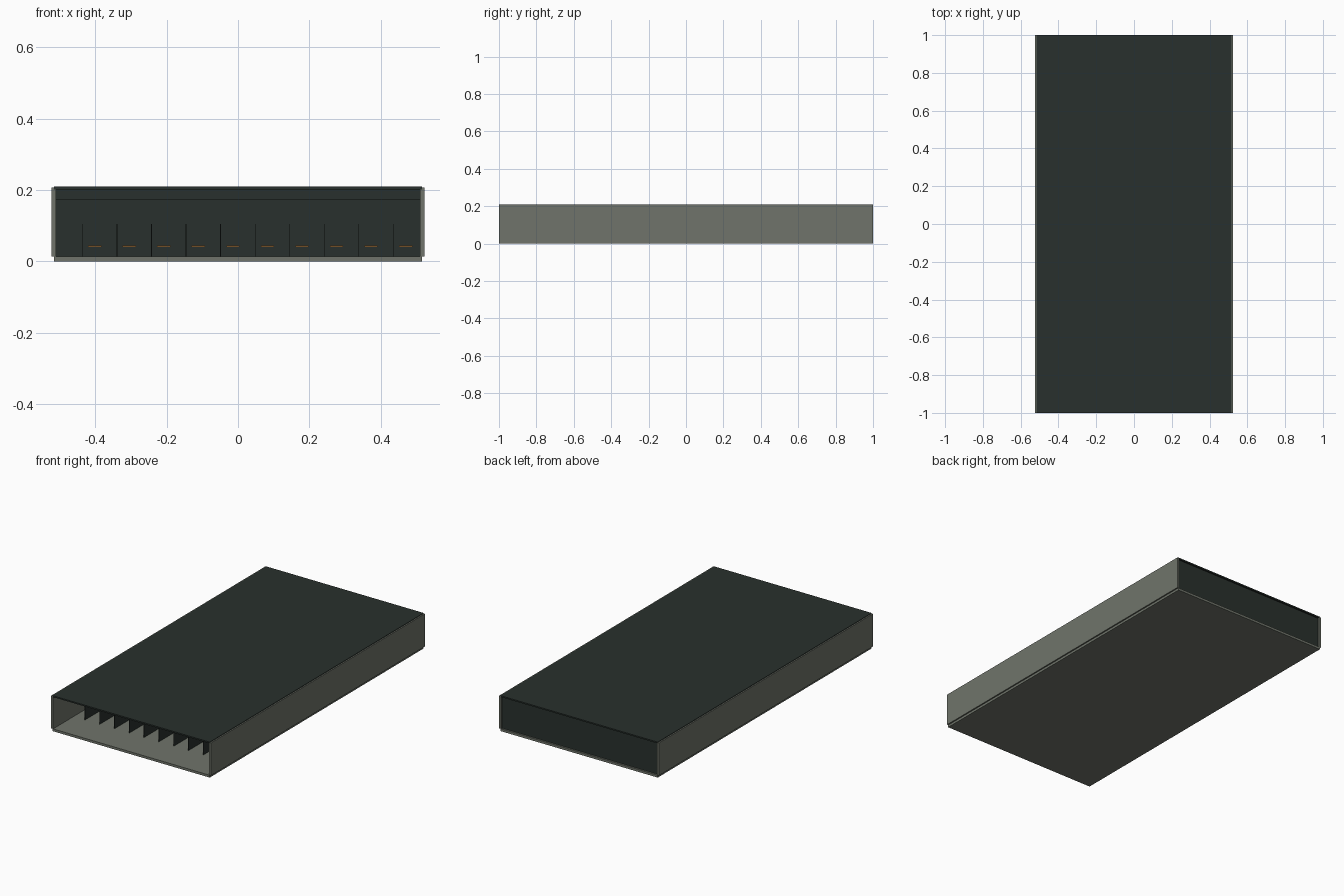
import bpy, bmesh

if "Cube" in bpy.data.objects:
    bpy.data.objects.remove(bpy.data.objects["Cube"])


def material(name, rgb):
    m = bpy.data.materials.new(name)
    m.diffuse_color = (*rgb, 1)
    m.use_nodes = True
    m.node_tree.nodes["Principled BSDF"].inputs["Base Color"].default_value = m.diffuse_color
    return m


GREY = material("grey_steel", (0.16, 0.175, 0.145))
DARK = material("dark_green", (0.022, 0.03, 0.026))
ORANGE = material("copper", (0.45, 0.2, 0.05))


def box(name, lo, hi, mat):
    """Box between two opposite corners."""
    bm = bmesh.new()
    bmesh.ops.create_cube(bm, size=1)
    for v in bm.verts:
        v.co = [lo[i] if v.co[i] < 0 else hi[i] for i in range(3)]
    mesh = bpy.data.meshes.new(name)
    bm.to_mesh(mesh)
    bm.free()
    mesh.materials.append(mat)
    ob = bpy.data.objects.new(name, mesh)
    bpy.context.collection.objects.link(ob)
    return ob


# Shell: floor, lid, two sides, slightly recessed back, open front
box("floor", (-0.515, -1, 0), (0.515, 1, 0.014), GREY)
box("lid", (-0.515, -1, 0.202), (0.515, 1, 0.21), DARK)
for side, s in (("left", -1), ("right", 1)):
    x = sorted((s * 0.510, s * 0.523))
    box(side + "_wall", (x[0], -1, 0.014), (x[1], 1, 0.207), GREY)
box("back_panel", (-0.51, 0.978, 0.012), (0.51, 0.99, 0.203), DARK)

# Inner cross wall that ends below the lid
BOARD_Y = 0.0
box("cross_wall", (-0.51, BOARD_Y, 0.012), (0.51, BOARD_Y + 0.012, 0.175), DARK)

# Thin bay dividers, each with a connector strip on the cross wall
for i in range(10):
    x = -0.436 + i * 0.0968
    box(f"divider_{i + 1}", (x - 0.001, -0.81, 0.012), (x + 0.001, BOARD_Y, 0.105), DARK)
    box(f"connector_{i + 1}", (x + 0.016, BOARD_Y - 0.02, 0.041),
        (x + 0.053, BOARD_Y, 0.045), ORANGE)
